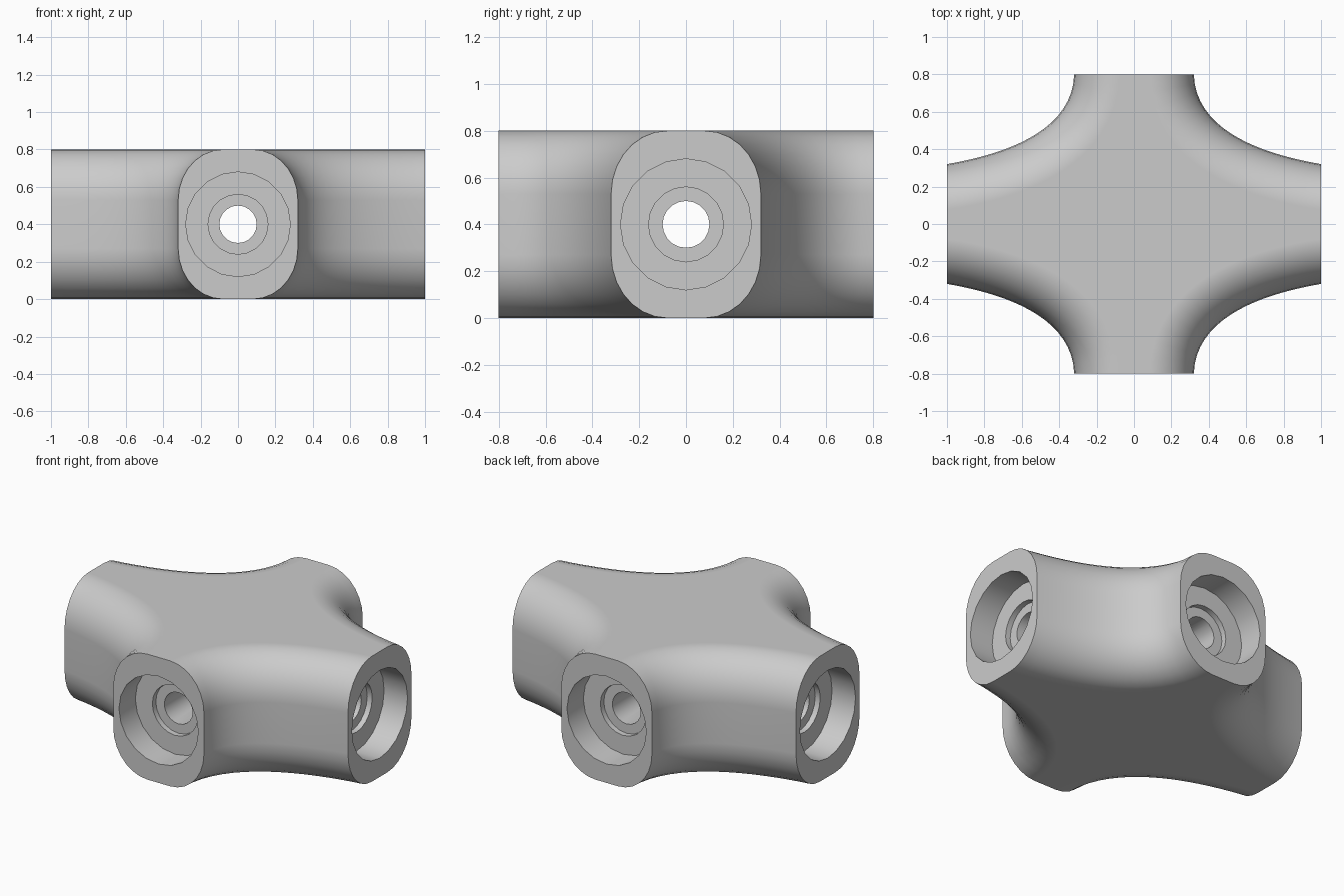
import bpy, bmesh, math
from mathutils import Vector

cube = bpy.data.objects.get("Cube")
if cube:
    bpy.data.objects.remove(cube, do_unlink=True)

LENGTH, DEPTH, MID = 1.0, 0.8, 0.4     # arm reaches along x and y, bore height
ROUND_W, ROUND_H = 0.24, 0.27          # edge rounding across and up
STEPS, CURVE, SIDES = 7, 20, 20

grey = bpy.data.materials.new("light grey")
grey.use_nodes = True
colour = (0.6, 0.6, 0.6, 1)
grey.diffuse_color = colour
grey.node_tree.nodes["Principled BSDF"].inputs["Base Color"].default_value = colour


def make_object(name, rings):
    """Skin a stack of closed rings and cap both ends."""
    bm = bmesh.new()
    loops = [[bm.verts.new(p) for p in ring] for ring in rings]
    for a, b in zip(loops, loops[1:]):
        for i in range(len(a)):
            j = (i + 1) % len(a)
            bm.faces.new((a[i], a[j], b[j], b[i]))
    bm.faces.new(loops[0][::-1])
    bm.faces.new(loops[-1])
    bmesh.ops.recalc_face_normals(bm, faces=bm.faces)
    bmesh.ops.dissolve_limit(bm, angle_limit=0.001, verts=bm.verts, edges=bm.edges)
    mesh = bpy.data.meshes.new(name)
    bm.to_mesh(mesh)
    bm.free()
    mesh.materials.append(grey)
    obj = bpy.data.objects.new(name, mesh)
    bpy.context.collection.objects.link(obj)
    return obj


def quarter(inset):
    """Curved flank between two arms, moved inward by the inset."""
    p = [Vector(v) for v in ((LENGTH, 0.32), (0.84, 0.35), (0.33, 0.44), (0.32, DEPTH))]
    points = []
    for i in range(CURVE + 1):
        t = i / CURVE
        s = 1 - t
        pos = s**3 * p[0] + 3*s*s*t * p[1] + 3*s*t*t * p[2] + t**3 * p[3]
        tan = (s*s * (p[1]-p[0]) + 2*s*t * (p[2]-p[1]) + t*t * (p[3]-p[2])).normalized()
        if i == 0:
            tan = Vector((-1, 0))
        if i == CURVE:
            tan = Vector((0, 1))
        points.append(pos + inset * Vector((-tan.y, tan.x)))
    return points


def outline(inset, z):
    q = quarter(inset)
    ring = [(v.x, v.y, z) for v in q]
    ring += [(-v.x, v.y, z) for v in reversed(q)]
    ring += [(-v.x, -v.y, z) for v in q]
    ring += [(v.x, -v.y, z) for v in reversed(q)]
    return ring


# Cross-shaped body with rounded upper and lower edges
lower = []
for i in range(STEPS + 1):
    a = math.pi / 2 * i / STEPS
    lower.append((ROUND_W * (1 - math.sin(a)), ROUND_H * (1 - math.cos(a))))
levels = lower + [(d, 2 * MID - z) for d, z in reversed(lower)]
body = make_object("cross_fitting", [outline(d, z) for d, z in levels])


def bore(name, reach, along_x):
    """Stepped through hole, used as a cutter."""
    half = [(reach + 0.1, 0.28), (reach - 0.165, 0.28), (reach - 0.165, 0.16),
            (reach - 0.2, 0.16), (reach - 0.2, 0.1)]
    profile = [(-s, r) for s, r in half] + half[::-1]
    rings = []
    for s, r in profile:
        ring = []
        for k in range(SIDES):
            a = 2 * math.pi * k / SIDES
            u, z = r * math.cos(a), MID + r * math.sin(a)
            ring.append((s, u, z) if along_x else (u, s, z))
        rings.append(ring)
    return make_object(name, rings)


# Stepped sockets and through holes
bpy.ops.object.select_all(action='DESELECT')
bpy.context.view_layer.objects.active = body
body.select_set(True)
for name, reach, along_x in (("side_bore", LENGTH, True), ("front_bore", DEPTH, False)):
    cutter = bore(name, reach, along_x)
    cutter.hide_render = True
    mod = body.modifiers.new(name, 'BOOLEAN')
    mod.operation = 'DIFFERENCE'
    mod.solver = 'EXACT'
    mod.object = cutter
    bpy.ops.object.modifier_apply(modifier=mod.name)
    bpy.data.objects.remove(cutter, do_unlink=True)

# Smooth shading with crisp socket rims
bpy.ops.object.shade_smooth_by_angle(angle=math.radians(35))
weighted = body.modifiers.new("even_shading", 'WEIGHTED_NORMAL')
weighted.keep_sharp = True
